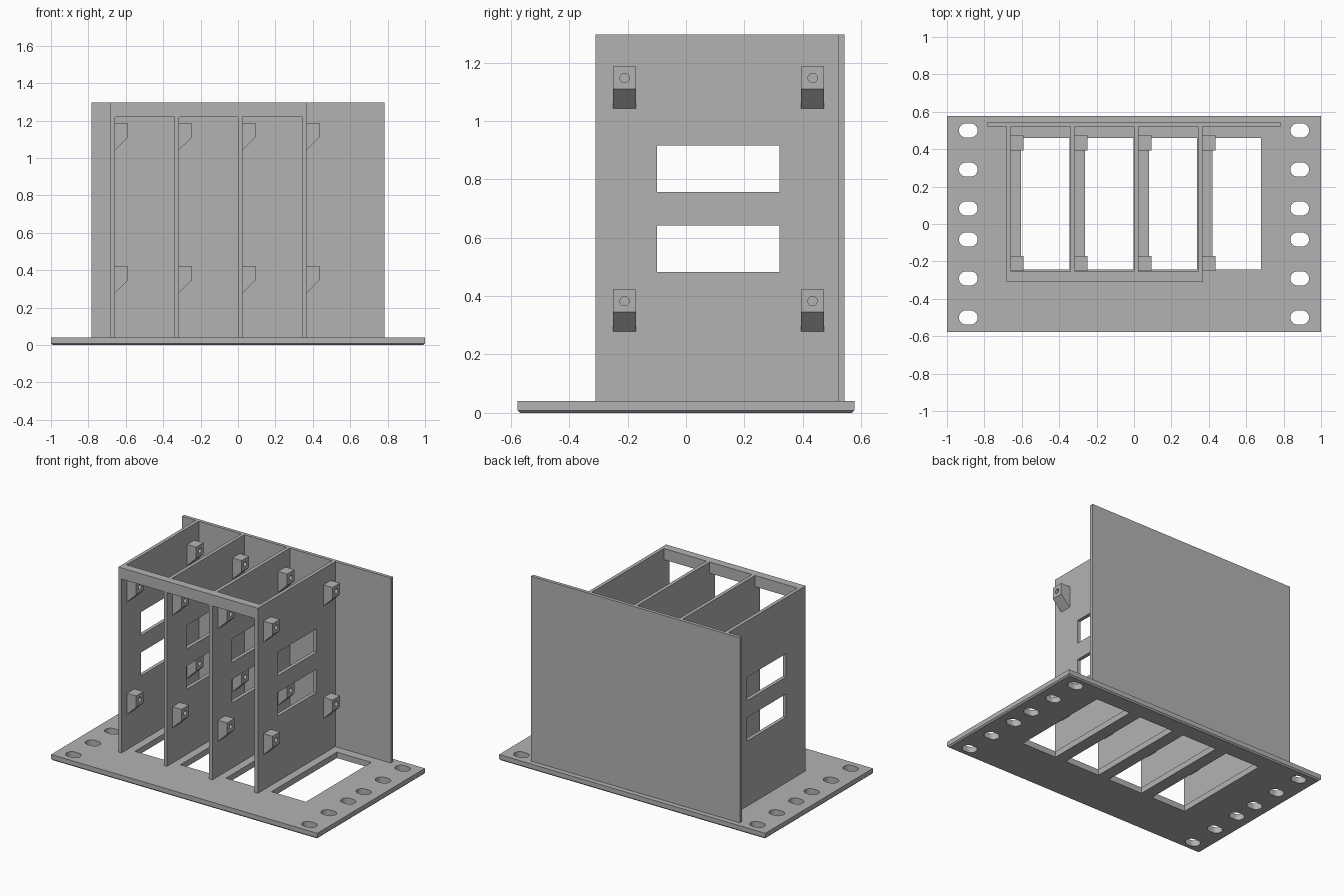
import bpy
import bmesh
import math
from mathutils import Vector

cube = bpy.data.objects.get("Cube")
if cube:
    bpy.data.objects.remove(cube, do_unlink=True)

grey = bpy.data.materials.new("plain grey")
grey.use_nodes = True
colour = (0.45, 0.45, 0.45, 1)
grey.diffuse_color = colour
grey.node_tree.nodes["Principled BSDF"].inputs["Base Color"].default_value = colour


def prism(bm, points, step):
    """Extrude a flat outline along a vector into a closed solid."""
    face = bm.faces.new([bm.verts.new(p) for p in points])
    new = bmesh.ops.extrude_face_region(bm, geom=[face])["geom"]
    moved = [v for v in new if isinstance(v, bmesh.types.BMVert)]
    bmesh.ops.translate(bm, verts=moved, vec=Vector(step))
    bmesh.ops.recalc_face_normals(bm, faces=bm.faces)


def box(bm, x, y, z):
    outline = [(x[0], y[0], z[0]), (x[1], y[0], z[0]), (x[1], y[1], z[0]), (x[0], y[1], z[0])]
    prism(bm, outline, (0, 0, z[1] - z[0]))


def finish(name, bm):
    mesh = bpy.data.meshes.new(name)
    bm.to_mesh(mesh)
    bm.free()
    mesh.materials.append(grey)
    obj = bpy.data.objects.new(name, mesh)
    bpy.context.collection.objects.link(obj)
    return obj


def cut(obj, cutter_bm):
    """Subtract the cutter solids and bake the result."""
    cutter = finish("cutter", cutter_bm)
    cutter.hide_render = True
    mod = obj.modifiers.new("cut", 'BOOLEAN')
    mod.operation = 'DIFFERENCE'
    mod.solver = 'EXACT'
    mod.object = cutter
    graph = bpy.context.evaluated_depsgraph_get()
    baked = bpy.data.meshes.new_from_object(obj.evaluated_get(graph))
    obj.modifiers.clear()
    obj.data = baked
    bpy.data.objects.remove(cutter, do_unlink=True)


BASE_TOP, TOP = 0.04, 1.296
FRONT, BACK = -0.31, 0.52
THICK, PITCH = 0.024, 0.3415
wall_x = [-0.682 + i * PITCH for i in range(4)]

# Base plate with a small chamfer round its underside
bm = bmesh.new()
box(bm, (-1, 1), (-0.577, 0.577), (0, BASE_TOP))
under = [e for e in bm.edges if all(v.co.z < 0.001 for v in e.verts)]
bmesh.ops.bevel(bm, geom=under, offset=0.009, segments=1, affect='EDGES')
base = finish("base_plate", bm)

# Bay openings and rounded mounting slots through the base
holes = bmesh.new()
for x in wall_x:
    box(holes, (x + 0.078, x + 0.337), (-0.242, 0.46), (-0.1, 0.1))
for side in (-1, 1):
    for y in (0.083, 0.291, 0.5):
        for front in (-1, 1):
            outline = []
            for i in range(26):
                end = 1 if i < 13 else -1
                a = math.radians(-90 + 15 * (i if i < 13 else i - 1))
                outline.append((side * 0.886 + end * 0.0125 + 0.0375 * math.cos(a),
                                front * y + 0.0375 * math.sin(a), -0.1))
            prism(holes, outline, (0, 0, 0.2))
cut(base, holes)

# Back panel
bm = bmesh.new()
box(bm, (-0.784, 0.784), (BACK, 0.543), (BASE_TOP, TOP))
finish("back_panel", bm)

# Upright dividers with two windows each
for n, x in enumerate(wall_x):
    bm = bmesh.new()
    box(bm, (x, x + THICK), (FRONT, BACK), (BASE_TOP, TOP))
    wall = finish(f"divider_{n + 1}", bm)
    windows = bmesh.new()
    for z in (0.483, 0.757):
        box(windows, (x - 0.1, x + 0.1), (-0.1, 0.321), (z, z + 0.159))
    cut(wall, windows)

    # Wedge-bottomed clips with a blind screw hole
    clips, screws = bmesh.new(), bmesh.new()
    face = x + THICK
    for y in (-0.25, 0.394):
        for z in (0.278, 1.042):
            prism(clips, [(face, y, z), (face + 0.068, y, z + 0.067),
                          (face + 0.068, y, z + 0.144), (face, y, z + 0.144)], (0, 0.079, 0))
            ring = [(face + 0.003, y + 0.0395 + 0.016 * math.cos(i * math.tau / 20),
                     z + 0.105 + 0.016 * math.sin(i * math.tau / 20)) for i in range(20)]
            prism(screws, ring, (0.1, 0, 0))
    cut(finish(f"clips_{n + 1}", clips), screws)

# Top front crossbar pieces joining the dividers
bm = bmesh.new()
for a, b in zip(wall_x, wall_x[1:]):
    box(bm, (a + THICK, b), (FRONT, -0.255), (1.22, TOP))
finish("front_crossbar", bm)
